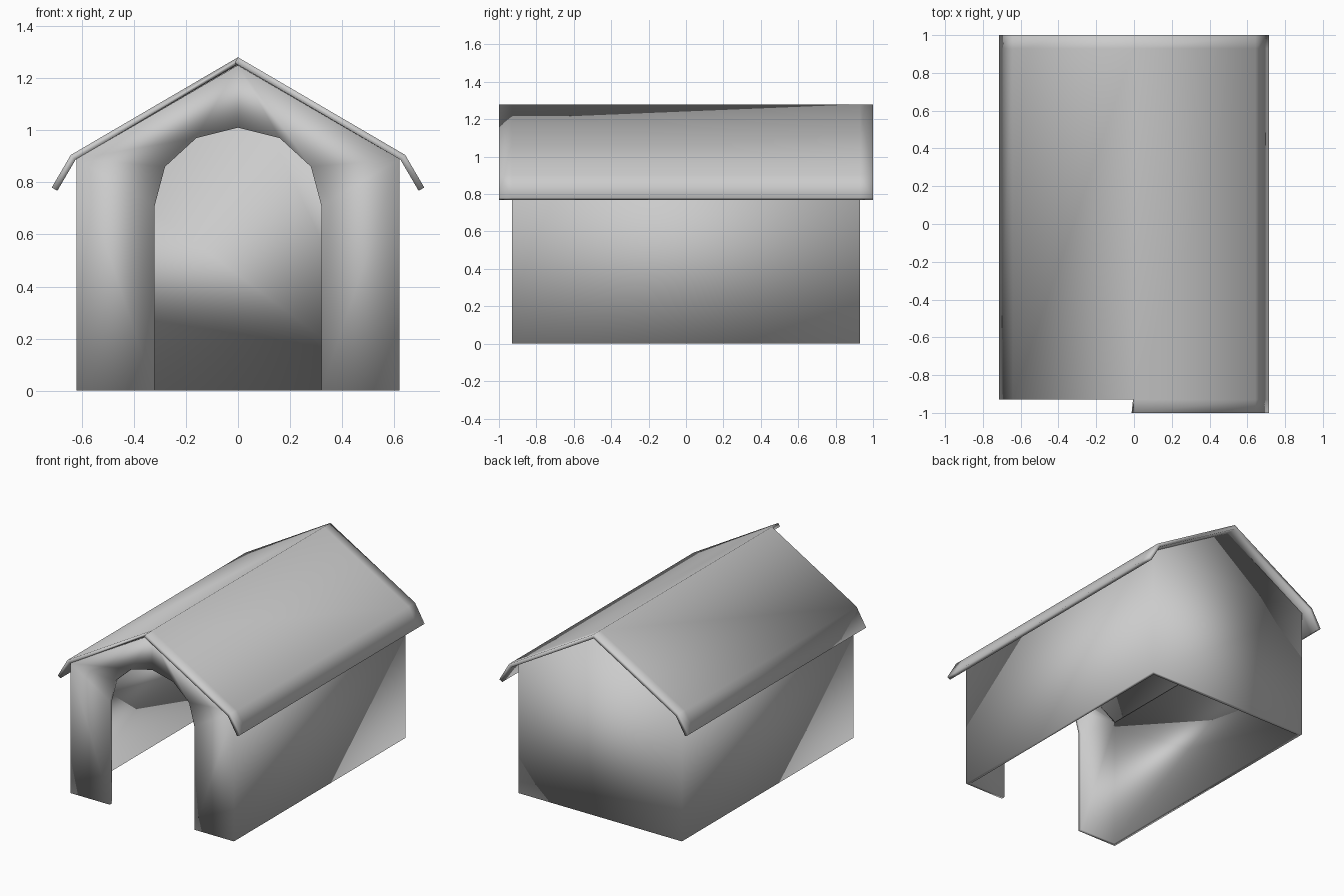
import bpy
import bmesh

if "Cube" in bpy.data.objects:
    bpy.data.objects.remove(bpy.data.objects["Cube"], do_unlink=True)

WALL_X, WALL_Y = 0.62, 0.93
EAVE_Z, PEAK_Z = 0.89, 1.25
THICK = 0.025

# One plain grey for everything
grey = bpy.data.materials.new("light_grey")
grey.use_nodes = True
colour = (0.6, 0.6, 0.6, 1)
grey.diffuse_color = colour
grey.node_tree.nodes["Principled BSDF"].inputs["Base Color"].default_value = colour


def finish(name, bm):
    """Turn a sheet into a smooth-shaded shell, thickened inward."""
    mesh = bpy.data.meshes.new(name)
    bm.to_mesh(mesh)
    bm.free()
    mesh.materials.append(grey)
    for poly in mesh.polygons:
        poly.use_smooth = True
    obj = bpy.data.objects.new(name, mesh)
    bpy.context.collection.objects.link(obj)
    shell = obj.modifiers.new("shell", "SOLIDIFY")
    shell.thickness = THICK
    shell.offset = -1
    shell.use_even_offset = True
    return obj


# Walls: front gable with an arched doorway, plain back gable, two sides
half_arch = [(0.32, 0), (0.32, 0.71), (0.28, 0.86), (0.16, 0.97)]
doorway = [(-x, z) for x, z in half_arch] + [(0, 1.01)] + half_arch[::-1]
gable = [(WALL_X, 0), (WALL_X, EAVE_Z), (0, PEAK_Z), (-WALL_X, EAVE_Z), (-WALL_X, 0)]

bm = bmesh.new()
back = [bm.verts.new((x, WALL_Y, z)) for x, z in gable]
front = [bm.verts.new((x, -WALL_Y, z)) for x, z in gable]
arch = [bm.verts.new((x, -WALL_Y, z)) for x, z in doorway]
bm.faces.new(front + arch)
bm.faces.new(back[::-1])
bm.faces.new((front[0], back[0], back[1], front[1]))
bm.faces.new((front[4], front[3], back[3], back[4]))
finish("walls", bm)

# Roof: folded sheet with bent eaves; the right half stops flush at the front
half_roof = [(0.715, 0.78), (0.642, 0.905)]
profile = [(-x, z) for x, z in half_roof] + [(0, 1.28)] + half_roof[::-1]
stations = [-1, -WALL_Y, WALL_Y, 1]

bm = bmesh.new()
rows = [[bm.verts.new((x, y, z)) for x, z in profile] for y in stations]
for j, (near, far) in enumerate(zip(rows, rows[1:])):
    for i in range(len(profile) - 1):
        if j == 0 and i < 2:
            continue
        bm.faces.new((near[i], near[i + 1], far[i + 1], far[i]))
loose = [v for v in bm.verts if not v.link_faces]
bmesh.ops.delete(bm, geom=loose, context="VERTS")
finish("roof", bm)
